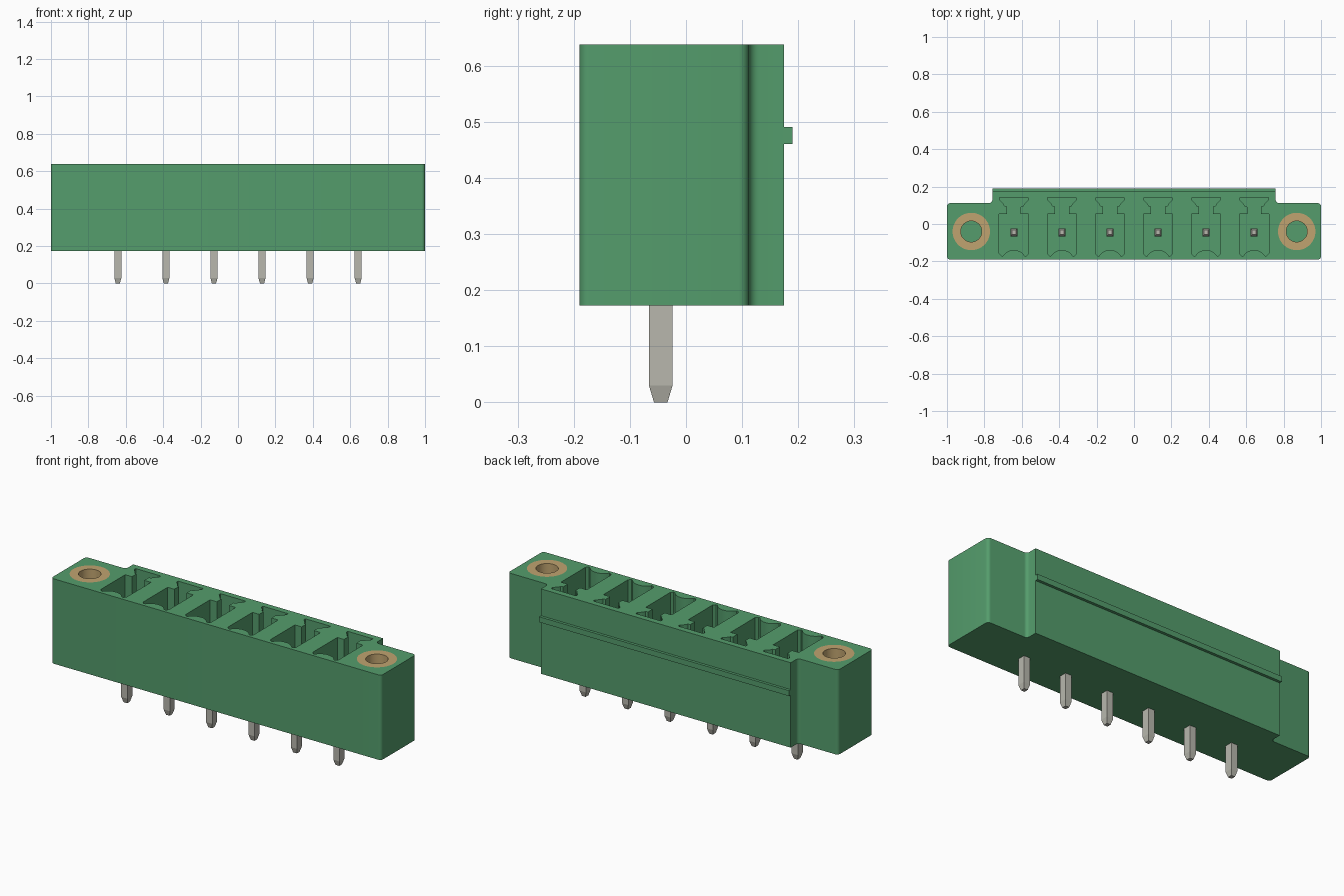
import bpy, bmesh
from math import sin, cos, radians

if "Cube" in bpy.data.objects:
    bpy.data.objects.remove(bpy.data.objects["Cube"], do_unlink=True)

Z_BOTTOM, Z_TOP = 0.173, 0.638
POCKET_FLOOR, BORE_FLOOR = 0.25, 0.30
AXIS_Y = -0.04                                  # line of pins and screw inserts
PIN_XS = [0.257 * (i - 2.5) for i in range(6)]
INSERT_X, INSERT_R, BORE_R = 0.87, 0.1, 0.056


def material(name, rgb):
    m = bpy.data.materials.new(name)
    m.use_nodes = True
    m.diffuse_color = (*rgb, 1)
    m.node_tree.nodes["Principled BSDF"].inputs["Base Color"].default_value = (*rgb, 1)
    return m


GREEN = material("green plastic", (0.089, 0.335, 0.150))
METAL = material("tinned metal", (0.479, 0.475, 0.420))
BRASS = material("brass", (0.530, 0.372, 0.162))


def arc(cx, cy, r, a0, a1, n=6):
    angles = [radians(a0 + (a1 - a0) * i / n) for i in range(n + 1)]
    return [(cx + r * cos(a), cy + r * sin(a)) for a in angles]


def mirrored(half):
    """Close a right-hand half outline with its mirror image."""
    return half + [(-x, y) for x, y in reversed(half)]


def circle(cx, cy, r):
    return arc(cx, cy, r, 0, 360, 48)[:-1]


def loft(bm, sections, loop=False):
    """Join (outline, z) sections; cap the ends, or close the loop."""
    rings = [[bm.verts.new((x, y, z)) for x, y in pts] for pts, z in sections]
    n = len(rings[0])
    pairs = list(zip(rings, rings[1:] + rings[:1])) if loop else list(zip(rings, rings[1:]))
    for a, b in pairs:
        for i in range(n):
            j = (i + 1) % n
            bm.faces.new((a[i], a[j], b[j], b[i]))
    if not loop:
        bm.faces.new(rings[0][::-1])
        bm.faces.new(rings[-1])


def finish(bm, name, mat):
    bmesh.ops.recalc_face_normals(bm, faces=bm.faces)
    me = bpy.data.meshes.new(name)
    bm.to_mesh(me)
    bm.free()
    me.materials.append(mat)
    ob = bpy.data.objects.new(name, me)
    bpy.context.collection.objects.link(ob)
    return ob


def select(ob):
    bpy.ops.object.select_all(action='DESELECT')
    ob.select_set(True)
    bpy.context.view_layer.objects.active = ob


def smooth(ob):
    select(ob)
    bpy.ops.object.shade_smooth_by_angle(angle=radians(30))


# Housing: rounded ears, filleted step out to the deeper middle
outline = mirrored(arc(0.982, -0.172, 0.018, -90, 0)
                   + arc(0.982, 0.094, 0.018, 0, 90)
                   + arc(0.775, 0.130, 0.018, 270, 180)
                   + [(0.757, 0.175)])
bm = bmesh.new()
loft(bm, [(outline, Z_BOTTOM), (outline, Z_TOP)])
housing = finish(bm, "housing", GREEN)

# Cutter: keyed contact pockets and round insert bores
pocket = mirrored(arc(0, -0.2076, 0.0686, 90, 32.3, 6)[1:]
                  + [(0.066, -0.171), (0.078, -0.159), (0.078, 0.053),
                     (0.037, 0.053), (0.037, 0.092), (0.050, 0.096),
                     (0.056, 0.108), (0.076, 0.128), (0.076, 0.142)])
bm = bmesh.new()
for px in PIN_XS:
    pts = [(px + x, y) for x, y in pocket]
    loft(bm, [(pts, POCKET_FLOOR), (pts, Z_TOP + 0.1)])
for s in (-1, 1):
    pts = circle(s * INSERT_X, AXIS_Y, INSERT_R)
    loft(bm, [(pts, BORE_FLOOR), (pts, Z_TOP + 0.1)])
cutter = finish(bm, "pocket_cutter", GREEN)
cutter.hide_render = True

cut = housing.modifiers.new("pockets", 'BOOLEAN')
cut.operation = 'DIFFERENCE'
cut.solver = 'EXACT'
cut.object = cutter
select(housing)
bpy.ops.object.modifier_apply(modifier=cut.name)
bpy.data.objects.remove(cutter, do_unlink=True)
smooth(housing)

# Latch rib along the back
rib = [(-0.757, 0.17), (0.757, 0.17), (0.757, 0.19), (-0.757, 0.19)]
bm = bmesh.new()
loft(bm, [(rib, 0.461), (rib, 0.491)])
finish(bm, "latch_rib", GREEN)

# Threaded inserts: flush brass tubes in the ears
for side, s in (("right", -1), ("left", 1)):
    outer = circle(s * INSERT_X, AXIS_Y, INSERT_R)
    inner = circle(s * INSERT_X, AXIS_Y, BORE_R)
    bm = bmesh.new()
    loft(bm, [(outer, BORE_FLOOR), (outer, Z_TOP), (inner, Z_TOP), (inner, BORE_FLOOR)],
         loop=True)
    smooth(finish(bm, side + "_insert", BRASS))


# Contact pins: rectangular, tapered at both ends
def rect(cx, w, d):
    return [(cx - w, AXIS_Y - 0.005 - d), (cx + w, AXIS_Y - 0.005 - d),
            (cx + w, AXIS_Y - 0.005 + d), (cx - w, AXIS_Y - 0.005 + d)]


for i, px in enumerate(PIN_XS):
    tip, body = rect(px, 0.011, 0.012), rect(px, 0.019, 0.021)
    bm = bmesh.new()
    loft(bm, [(tip, 0), (body, 0.03), (body, 0.47), (tip, 0.50)])
    finish(bm, f"contact_pin_{i + 1}", METAL)
